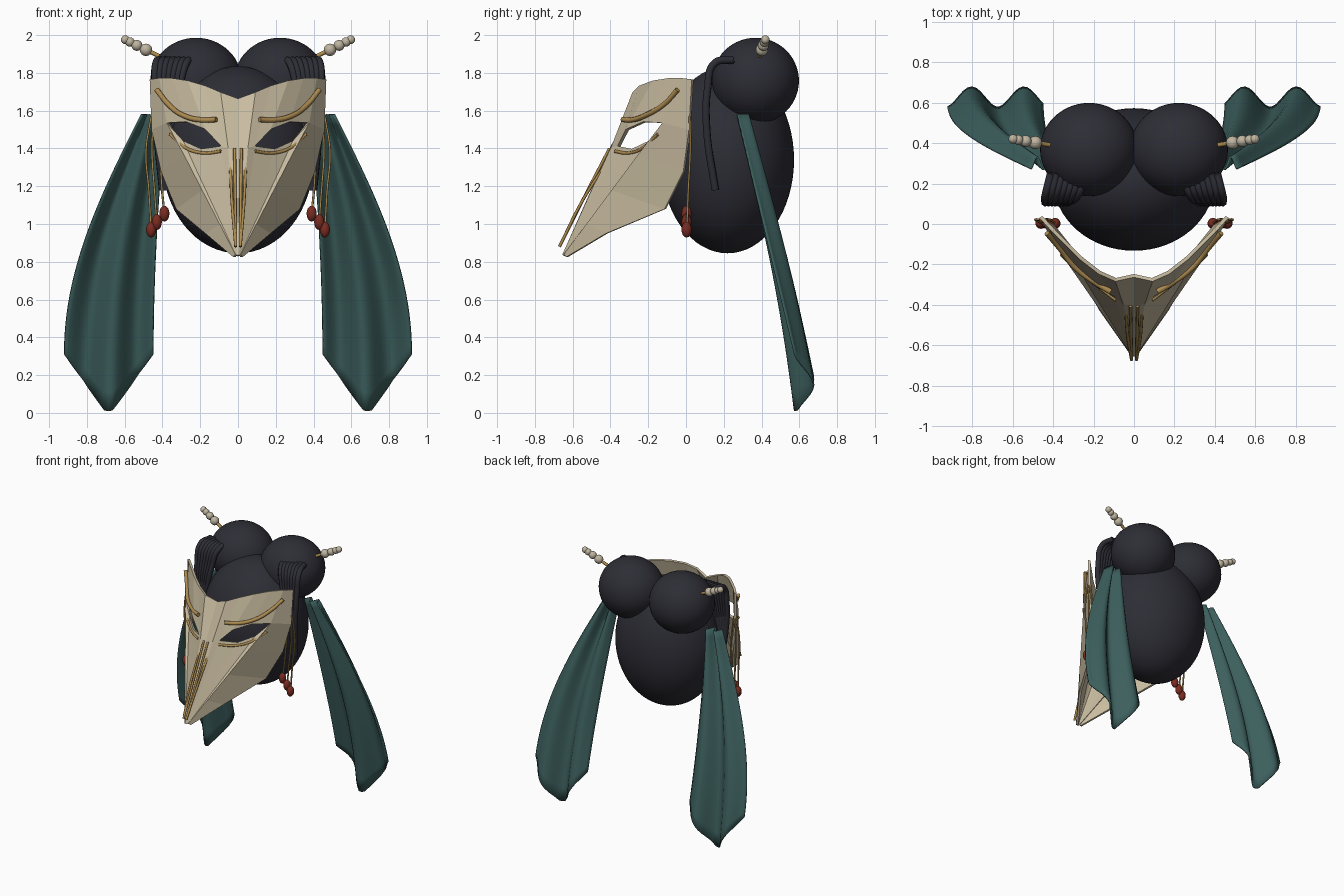
import bpy, bmesh
from math import sin, cos, pi
from mathutils import Vector

if "Cube" in bpy.data.objects:
    bpy.data.objects.remove(bpy.data.objects["Cube"])


def material(name, rgb):
    m = bpy.data.materials.new(name)
    m.use_nodes = True
    m.diffuse_color = (*rgb, 1)
    m.node_tree.nodes["Principled BSDF"].inputs["Base Color"].default_value = (*rgb, 1)
    return m


DARK = material("dark_hair", (0.026, 0.026, 0.036))
CREAM = material("cream_mask", (0.58, 0.50, 0.35))
GOLD = material("gold_trim", (0.42, 0.26, 0.08))
TEAL = material("teal_cloth", (0.045, 0.115, 0.11))
RED = material("red_bead", (0.20, 0.025, 0.015))
PEARL = material("pearl_bead", (0.52, 0.46, 0.35))


def add_object(name, mesh, mat, smooth=True):
    ob = bpy.data.objects.new(name, mesh)
    bpy.context.collection.objects.link(ob)
    mesh.materials.clear()
    mesh.materials.append(mat)
    for p in mesh.polygons:
        p.use_smooth = smooth
        p.material_index = 0
    return ob


def ellipsoid(name, center, radii, mat, seg=40):
    bm = bmesh.new()
    bmesh.ops.create_uvsphere(bm, u_segments=seg, v_segments=seg // 2, radius=1)
    for v in bm.verts:
        v.co = Vector(center) + v.co * Vector(radii)
    me = bpy.data.meshes.new(name)
    bm.to_mesh(me)
    bm.free()
    return add_object(name, me, mat)


def tube(name, points, radius, mat):
    cu = bpy.data.curves.new(name, "CURVE")
    cu.dimensions = "3D"
    cu.bevel_depth = radius
    cu.bevel_resolution = 2
    cu.use_fill_caps = True
    sp = cu.splines.new("BEZIER")
    sp.bezier_points.add(len(points) - 1)
    for bp, p in zip(sp.bezier_points, points):
        bp.co = p
        bp.handle_left_type = bp.handle_right_type = "AUTO"
    tmp = bpy.data.objects.new(name, cu)
    bpy.context.collection.objects.link(tmp)
    bpy.context.view_layer.update()
    me = bpy.data.meshes.new_from_object(tmp.evaluated_get(bpy.context.evaluated_depsgraph_get()))
    bpy.data.objects.remove(tmp)
    return add_object(name, me, mat)


def grid_faces(bm, rows):
    vs = [[bm.verts.new(p) for p in row] for row in rows]
    for a, b in zip(vs, vs[1:]):
        for j in range(len(a) - 1):
            bm.faces.new((a[j], a[j + 1], b[j + 1], b[j]))


def sheet(name, grids, thickness, mat, smooth):
    bm = bmesh.new()
    for rows in grids:
        grid_faces(bm, rows)
    bmesh.ops.remove_doubles(bm, verts=bm.verts, dist=0.0005)
    bmesh.ops.recalc_face_normals(bm, faces=bm.faces)
    me = bpy.data.meshes.new(name)
    bm.to_mesh(me)
    bm.free()
    ob = add_object(name, me, mat, smooth)
    mirror = ob.modifiers.new("Mirror", "MIRROR")
    mirror.use_clip = True
    solid = ob.modifiers.new("Solidify", "SOLIDIFY")
    solid.thickness = thickness
    solid.offset = 0
    return ob


# Head and the two hair buns
ellipsoid("head", (0, 0.22, 1.34), (0.40, 0.352, 0.495), DARK, 64)
for side, s in (("left", 1), ("right", -1)):
    ellipsoid(side + "_hair_bun", (s * 0.222, 0.368, 1.758), (0.242, 0.23, 0.228), DARK, 56)

# Faceted mask: columns run from the top edge to the beak tip, split at the eye
top = [(0, -.255, 1.66), (.09, -.275, 1.695), (.17, -.24, 1.73), (.26, -.17, 1.757),
       (.34, -.09, 1.77), (.41, -.02, 1.772), (.46, .035, 1.765)]
lid = [(0, -.395, 1.40), (.05, -.39, 1.40), (.085, -.355, 1.41), (.17, -.31, 1.50),
       (.27, -.22, 1.54), (.37, -.12, 1.535), (.45, .02, 1.50)]
lower = list(lid)
lower[3], lower[4] = (.19, -.28, 1.395), (.29, -.19, 1.435)
tip = Vector((0, -.655, .815))
edge = [(.40, -.01, 1.28), (.32, -.11, 1.08), (.165, -.42, .95), (.018, -.63, .825)]
cheek = [[Vector(p).lerp(tip, f) for p in lower[:-1]] + [e]
         for f, e in zip((.25, .5, .75, .97), edge)]
sheet("mask", [[top, lid], [lower] + cheek], 0.018, CREAM, False)


# Hanging cloth ribbons with folds and a pointed hem
def ribbon_point(u, t):
    inner = .39 + .06 * sin(pi * t / 2)
    outer = .51 + .41 * sin(pi * t / 2)
    point = min(1, 1.08 * (1 - abs(2 * u - 1)))
    y = .30 + .325 * t + (.03 + .02 * t) * cos(2 * pi * (u - .2) / .55)
    return (inner + (outer - inner) * u, y, 1.58 - 1.27 * t - .3 * point * t ** 4)


sheet("cloth_ribbons", [[[ribbon_point(u / 24, t / 24) for u in range(25)]
                         for t in range(25)]], 0.01, TEAL, True)

for side, s in (("left", 1), ("right", -1)):
    def flip(points):
        return [(s * x, y, z) for x, y, z in points]

    # Side locks: a fan of strands narrowing downwards
    for i in range(7):
        k = i / 6
        tube(f"{side}_hair_lock_{i}", flip([
            (.41 - .17 * k, .25, 1.87), (.435 - .16 * k, .15, 1.85),
            (.44 - .13 * k, .115, 1.72), (.43 - .08 * k, .11, 1.5),
            (.40 - .04 * k, .155, 1.18)]), .02, DARK)

    # Gold brow, under-eye and nose lines
    tube(side + "_brow_trim", flip([(.43, -.045, 1.71), (.37, -.115, 1.635),
                                    (.29, -.215, 1.575), (.19, -.29, 1.55),
                                    (.115, -.335, 1.553)]), .014, GOLD)
    tube(side + "_eye_trim", flip([(.36, -.15, 1.475), (.28, -.225, 1.405),
                                   (.18, -.305, 1.375), (.09, -.375, 1.385)]), .009, GOLD)
    for n, (x, y, z) in enumerate([(.018, -.405, 1.40), (.04, -.43, 1.31)]):
        tube(f"{side}_nose_trim_{n}", flip([(x, y, z), (x * .8, -.55, 1.12),
                                            (.012, -.67, .88)]), .008, GOLD)

    # Tassel cords ending in red beads
    for n, (mx, ex, ez) in enumerate([(.487, .46, .97), (.455, .43, 1.01), (.415, .39, 1.055)]):
        tube(f"{side}_cord_{n}", flip([(.46 - .012 * n, .02, 1.57), (mx, .022, 1.38),
                                       (ex + .012, .012, 1.18), (ex, .005, ez)]), .006, GOLD)
        ellipsoid(f"{side}_tassel_bead_{n}", (s * ex, .003, ez), (.027, .027, .042), RED, 16)

    # Hairpin with a row of shrinking beads
    tube(side + "_hairpin", flip([(.38, .385, 1.87), (.60, .42, 1.978)]), .011, GOLD)
    for n, (x, r) in enumerate([(.487, .033), (.535, .029), (.572, .025), (.597, .023)]):
        f = (x - .38) / .22
        ellipsoid(f"{side}_hairpin_bead_{n}", (s * x, .385 + .035 * f, 1.87 + .107 * f),
                  (r, r, r), PEARL, 16)
